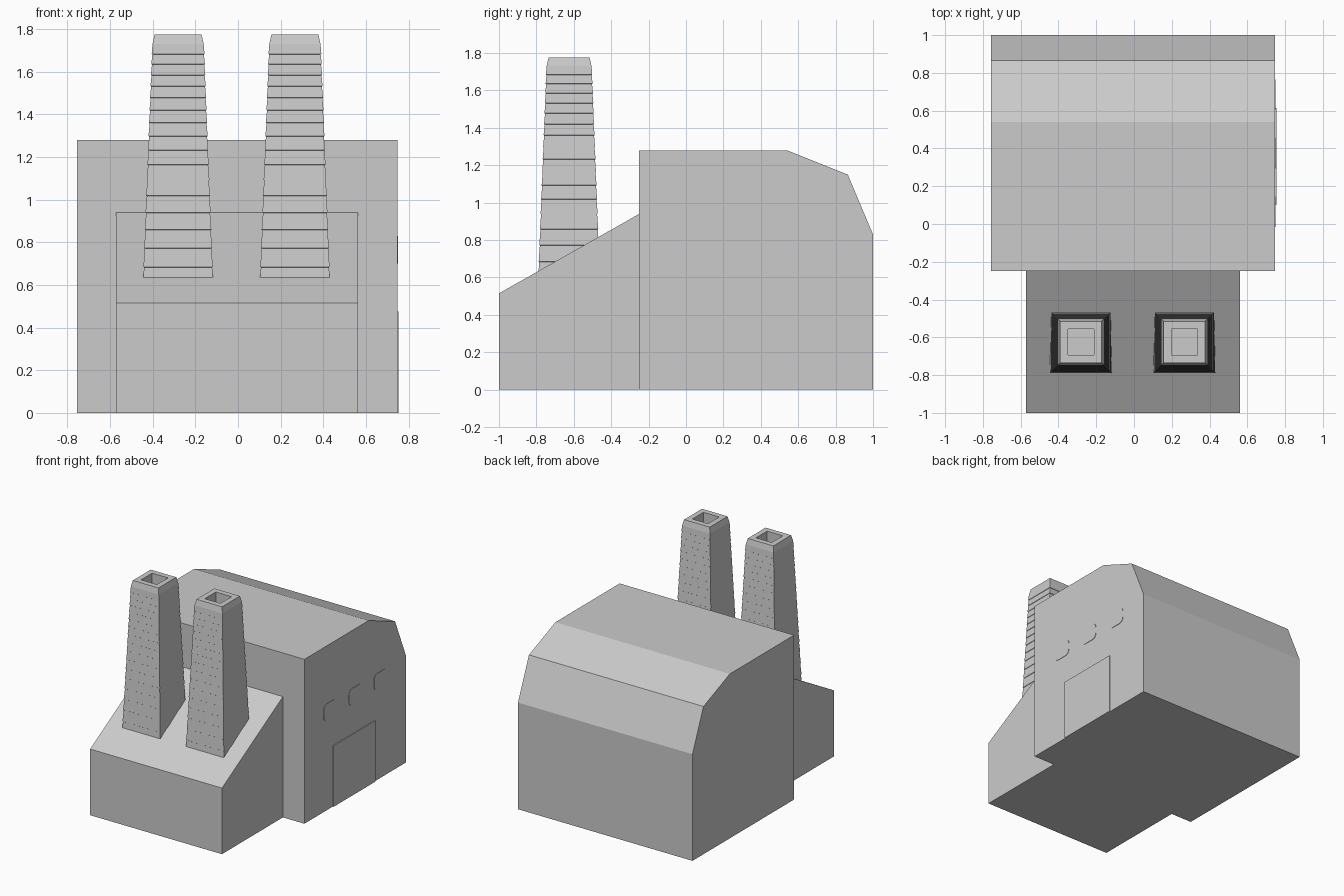
import bpy
import bmesh
from math import sin, cos, pi

if "Cube" in bpy.data.objects:
    bpy.data.objects.remove(bpy.data.objects["Cube"], do_unlink=True)

grey = bpy.data.materials.new("plain_grey")
grey.use_nodes = True
grey.diffuse_color = (0.6, 0.6, 0.6, 1)
grey.node_tree.nodes["Principled BSDF"].inputs["Base Color"].default_value = (0.6, 0.6, 0.6, 1)


def finish(name, bm):
    """Turn a bmesh into a named object with outward faces."""
    bmesh.ops.recalc_face_normals(bm, faces=bm.faces[:])
    mesh = bpy.data.meshes.new(name)
    bm.to_mesh(mesh)
    bm.free()
    mesh.materials.append(grey)
    obj = bpy.data.objects.new(name, mesh)
    bpy.context.scene.collection.objects.link(obj)
    return obj


def loft(name, rings):
    """Skin a list of equal-length vertex rings and cap both ends."""
    bm = bmesh.new()
    loops = [[bm.verts.new(p) for p in ring] for ring in rings]
    n = len(loops[0])
    for a, b in zip(loops, loops[1:]):
        for i in range(n):
            j = (i + 1) % n
            bm.faces.new((a[i], a[j], b[j], b[i]))
    bm.faces.new(loops[0][::-1])
    bm.faces.new(loops[-1])
    return finish(name, bm)


def prism(name, profile, x0, x1):
    """Extrude a (y, z) profile along x."""
    return loft(name, [[(x, y, z) for y, z in profile] for x in (x0, x1)])


def rounded_rect(cy, cz, half_w, half_h, radius, steps=5):
    points = []
    for q, (sy, sz) in enumerate(((1, 1), (-1, 1), (-1, -1), (1, -1))):
        for k in range(steps + 1):
            a = (q + k / steps) * pi / 2
            points.append((cy + sy * (half_w - radius) + radius * cos(a),
                           cz + sz * (half_h - radius) + radius * sin(a)))
    return points


# Main hall with the faceted rear roof
SIDE = 0.747
prism("main_hall", [(-0.25, 0), (1, 0), (1, 0.83), (0.865, 1.15),
                    (0.54, 1.28), (-0.25, 1.28)], -0.756, SIDE)

# Front annex with the sloping roof
prism("front_annex", [(-1, 0), (-0.25, 0), (-0.25, 0.94), (-1, 0.515)], -0.573, 0.562)

# Side door and the row of rounded windows
prism("side_door", [(0.1, 0), (0.615, 0), (0.615, 0.475), (0.1, 0.475)], SIDE - 0.002, SIDE + 0.007)
for i in range(3):
    window = rounded_rect(0.065 + 0.31 * i, 0.765, 0.08, 0.065, 0.04)
    prism(f"side_window_{i + 1}", window, SIDE - 0.002, SIDE + 0.003)


def chimney(name, cx, cy=-0.625):
    """Tapered square stack of overlapping courses, with a hollow top."""
    neck_z, top_z, foot_z = 1.73, 1.775, 0.55

    def taper(z):
        return 0.12 + 0.039 * (neck_z - z)

    # Flue floor, flue mouth, rim and bevelled shoulder
    profile = [(0.068, 1.45), (0.068, top_z), (0.11, top_z), (0.12, neck_z)]
    # Courses grow taller toward the foot, each with a small lip
    z, step = neck_z, 0.046
    while z - step > foot_z:
        z -= step
        step *= 1.045
        profile += [(taper(z) + 0.002, z), (taper(z) - 0.001, z - 0.002)]
    profile.append((taper(foot_z), foot_z))
    corners = ((-1, -1), (1, -1), (1, 1), (-1, 1))
    return loft(name, [[(cx + sx * r, cy + sy * r, h) for sx, sy in corners]
                       for r, h in profile])


chimney("right_chimney", -0.281)
chimney("left_chimney", 0.267)
